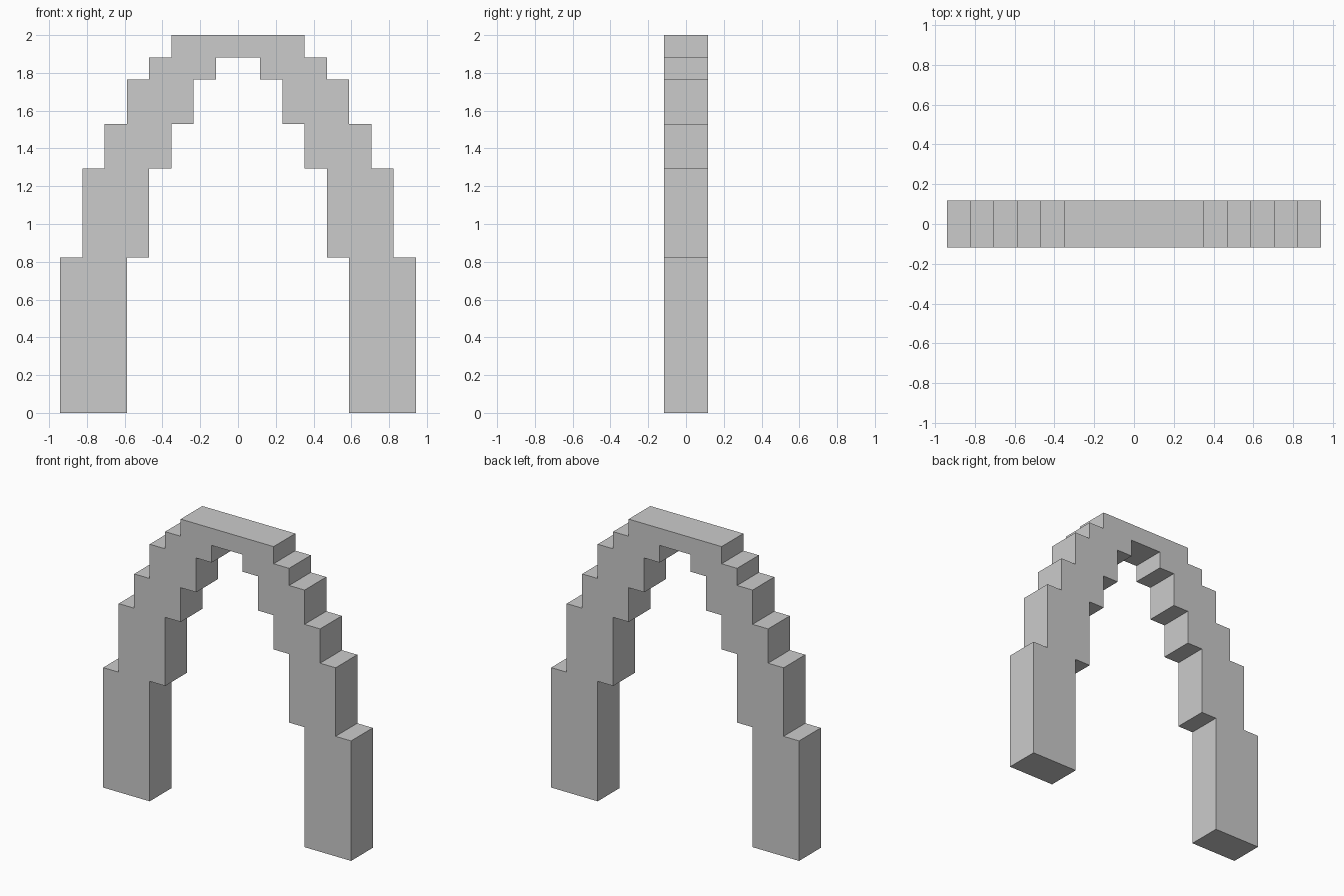
import bpy, bmesh

if "Cube" in bpy.data.objects:
    bpy.data.objects.remove(bpy.data.objects["Cube"])

U = 2 / 17      # one block of the stepped grid
DEPTH = 2 * U

# Courses of the right half, in blocks: (inner x, outer x, bottom z, top z)
COURSES = [(5, 8, 0, 7), (4, 7, 7, 11), (3, 6, 11, 13),
           (2, 5, 13, 15), (1, 4, 15, 16), (0, 3, 16, 17)]


def mirrored(points):
    return [(-x, z) for x, z in reversed(points)]


# Stepped outlines of the right half, bottom to top
outer = [(o, z) for _, o, z0, z1 in COURSES for z in (z0, z1)]
inner = [(i, z) for i, _, z0, z1 in COURSES[:-1] for z in (z0, z1)]
outline = outer + mirrored(outer) + [(-x, z) for x, z in inner] + inner[::-1]

# Arch: outline face extruded from front to back
bm = bmesh.new()
front = bm.faces.new([bm.verts.new((x * U, -DEPTH / 2, z * U)) for x, z in outline])
ext = bmesh.ops.extrude_face_region(bm, geom=[front], use_keep_orig=True)
back_verts = [g for g in ext["geom"] if isinstance(g, bmesh.types.BMVert)]
bmesh.ops.translate(bm, verts=back_verts, vec=(0, DEPTH, 0))
bmesh.ops.recalc_face_normals(bm, faces=bm.faces)

mesh = bpy.data.meshes.new("stepped_arch")
bm.to_mesh(mesh)
bm.free()
arch = bpy.data.objects.new("stepped_arch", mesh)
bpy.context.collection.objects.link(arch)
